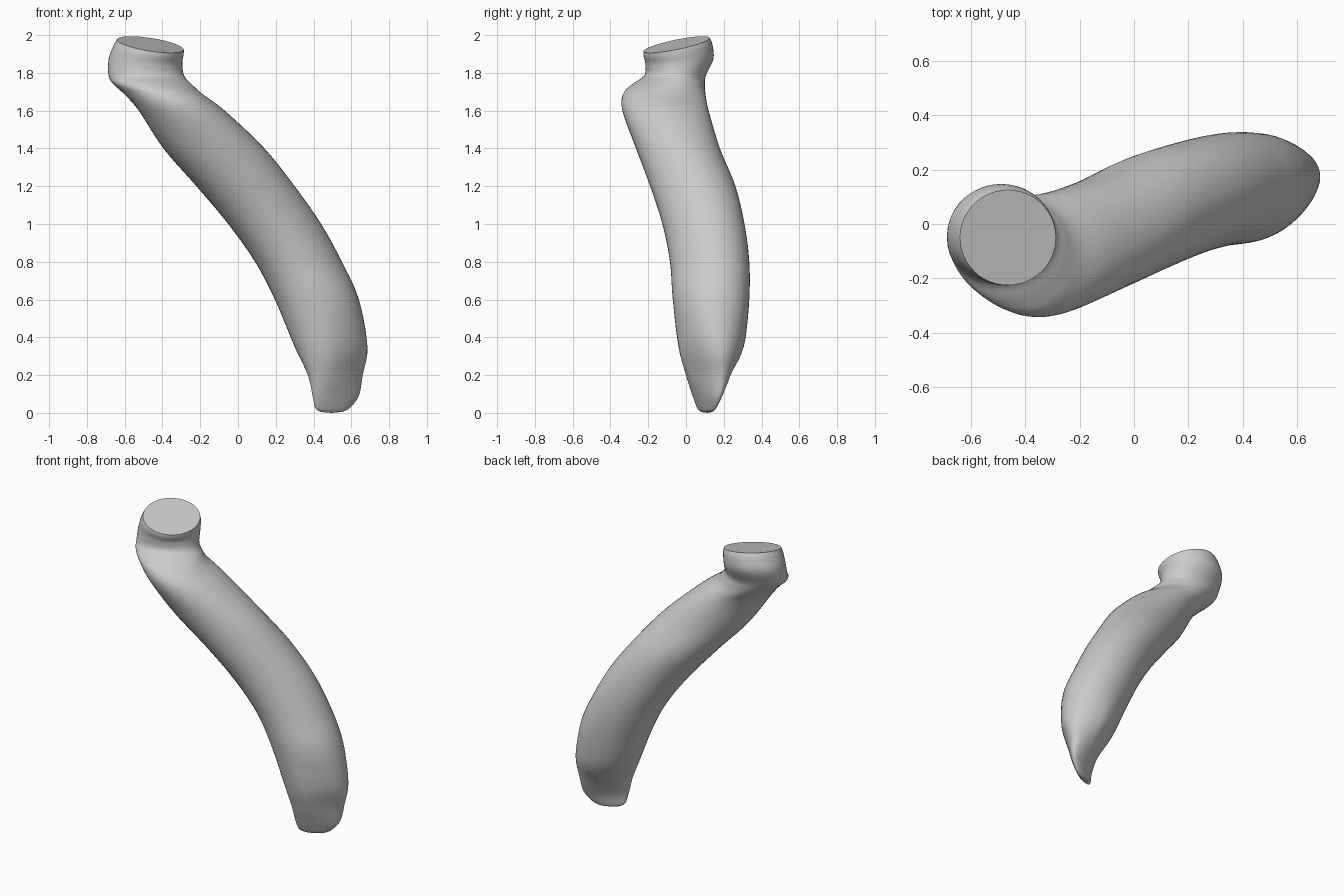
import bpy, bmesh, math

if "Cube" in bpy.data.objects:
    bpy.data.objects.remove(bpy.data.objects["Cube"])

# Horizontal slices: z, x min, x max, y min, y max, skew, tilt
RINGS = [
    (0.005, 0.44, 0.55, 0.08, 0.14, 0.85, 0),
    (0.025, 0.41, 0.59, 0.06, 0.16, 0.85, 0),
    (0.09, 0.395, 0.64, 0.035, 0.195, 0.77, 0),
    (0.20, 0.37, 0.66, 0.0, 0.245, 0.52, 0),
    (0.35, 0.30, 0.685, -0.04, 0.31, 0.22, 0),
    (0.60, 0.195, 0.64, -0.07, 0.335, 0.1, 0),
    (0.80, 0.09, 0.55, -0.085, 0.335, 0.12, 0),
    (1.00, -0.052, 0.44, -0.125, 0.31, 0.17, 0),
    (1.20, -0.22, 0.30, -0.19, 0.262, 0.18, 0),
    (1.40, -0.395, 0.14, -0.265, 0.18, 0.18, 0),
    (1.60, -0.525, -0.07, -0.337, 0.12, 0.1, 0),
    (1.69, -0.605, -0.19, -0.332, 0.103, -0.02, 0),
    (1.74, -0.66, -0.245, -0.285, 0.10, 0.02, 0),
    (1.785, -0.685, -0.285, -0.222, 0.105, 0.05, 0),
    (1.86, -0.685, -0.295, -0.215, 0.145, 0, 0.4),
    (1.92, -0.66, -0.288, -0.225, 0.14, 0, 0.8),
    (1.95, -0.64, -0.287, -0.225, 0.125, 0, 1.0),
]
SIDES, STEPS = 48, 5


def catmull(a, b, c, d, t):
    return 0.5 * (2 * b + (c - a) * t + (2 * a - 5 * b + 4 * c - d) * t * t
                  + (3 * b - a - 3 * c + d) * t ** 3)


def smooth_rings(rows):
    last = len(rows) - 1
    for i in range(last):
        near = [rows[max(0, min(last, i + k))] for k in (-1, 0, 1, 2)]
        for s in range(STEPS):
            yield [catmull(*v, s / STEPS) for v in zip(*near)]
    yield rows[-1]


def add_ring(bm, row):
    z, x0, x1, y0, y1, skew, tilt = row
    cx, cy, a, b = (x0 + x1) / 2, (y0 + y1) / 2, (x1 - x0) / 2, (y1 - y0) / 2
    # sections pinch to a lens on the outer side of the flattened tip
    pinch = 0.25 * max(0, 1 - abs(z - 0.27) / 0.3)
    ring = []
    for i in range(SIDES):
        t = 2 * math.pi * i / SIDES
        c, s = math.cos(t), math.sin(t)
        dx = a * c
        dy = b * (skew * c + math.sqrt(1 - skew * skew) * s * (1 - pinch * max(c, 0)))
        ring.append(bm.verts.new((cx + dx, cy + dy,
                                  z + tilt * (0.2 * dy - 0.15 * dx))))
    return ring


# Curved body with flattened tip and cut stem
bm = bmesh.new()
rings = [add_ring(bm, r) for r in smooth_rings(RINGS)]
for lo, hi in zip(rings, rings[1:]):
    for i in range(SIDES):
        j = (i + 1) % SIDES
        bm.faces.new((lo[i], lo[j], hi[j], hi[i]))

# Closed ends
bm.faces.new(rings[-1])
tip = bm.verts.new((0.495, 0.113, 0))
for i in range(SIDES):
    bm.faces.new((tip, rings[0][(i + 1) % SIDES], rings[0][i]))
bmesh.ops.recalc_face_normals(bm, faces=bm.faces)

mesh = bpy.data.meshes.new("curved_fruit")
bm.to_mesh(mesh)
bm.free()
fruit = bpy.data.objects.new("curved_fruit", mesh)
bpy.context.collection.objects.link(fruit)
bpy.context.view_layer.objects.active = fruit
fruit.select_set(True)
bpy.ops.object.shade_smooth_by_angle(angle=math.radians(40))
